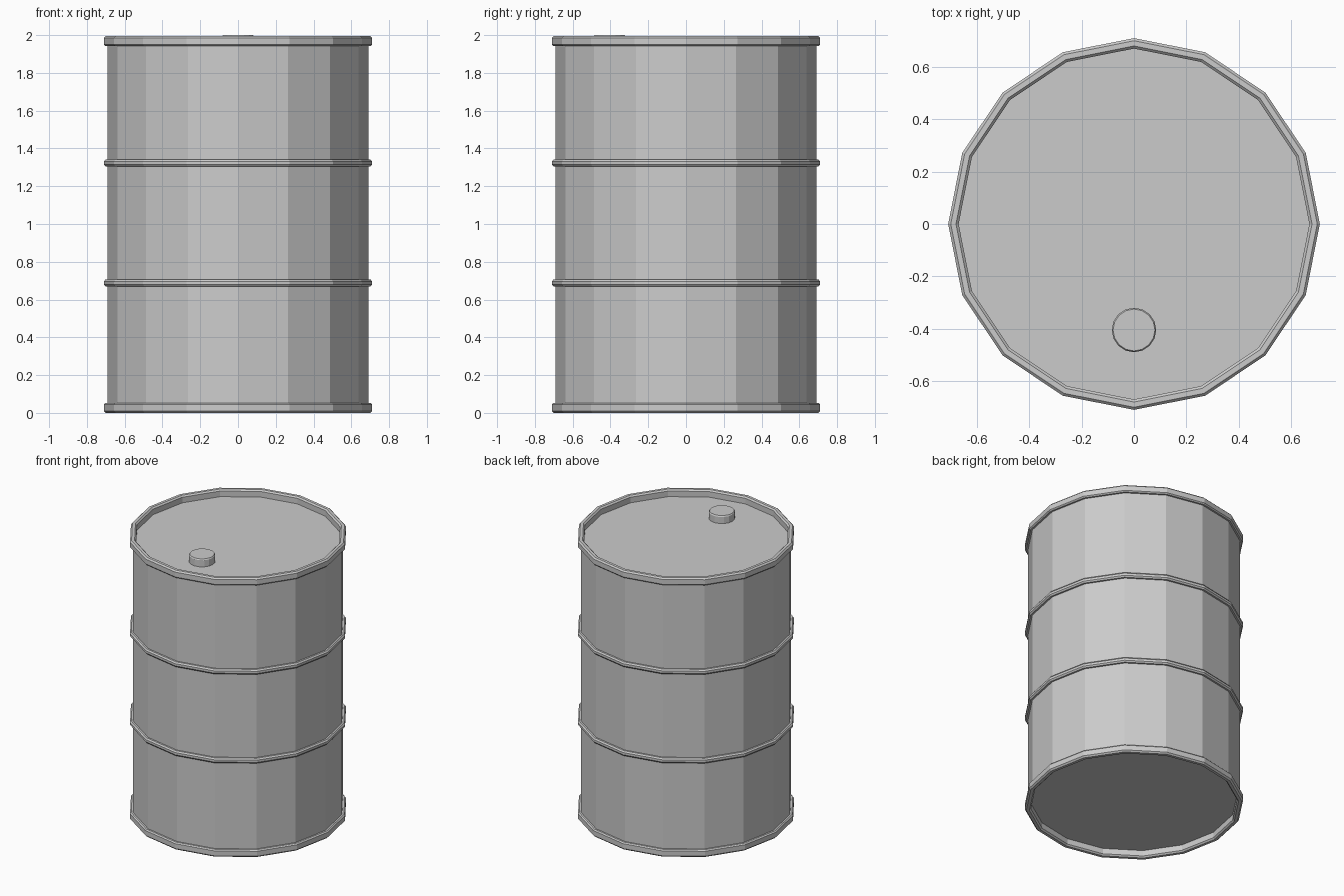
import bpy, bmesh
from math import cos, sin, pi

if "Cube" in bpy.data.objects:
    bpy.data.objects.remove(bpy.data.objects["Cube"])


def lathe(name, profile, sides, center=(0, 0), closed=False):
    """Spin an (r, z) profile round a vertical axis; open ends are capped."""
    bm = bmesh.new()
    rings = [[bm.verts.new((center[0] + r * cos(2 * pi * i / sides),
                            center[1] + r * sin(2 * pi * i / sides), z))
              for i in range(sides)] for r, z in profile]
    pairs = list(zip(rings, rings[1:]))
    if closed:
        pairs.append((rings[-1], rings[0]))
    else:
        bm.faces.new(rings[0])
        bm.faces.new(rings[-1])
    for a, b in pairs:
        for i in range(sides):
            j = (i + 1) % sides
            bm.faces.new((a[i], a[j], b[j], b[i]))
    bmesh.ops.recalc_face_normals(bm, faces=bm.faces)
    mesh = bpy.data.meshes.new(name)
    bm.to_mesh(mesh)
    bm.free()
    obj = bpy.data.objects.new(name, mesh)
    bpy.context.collection.objects.link(obj)
    return obj


def hoop(z0, z1, c=0.01):
    """Bevelled bulge standing out of the drum wall between two heights."""
    return [(0.69, z0), (0.702, z0), (0.71, z0 + c),
            (0.71, z1 - c), (0.702, z1), (0.69, z1)]


# Drum: recessed base, bottom rim, two ribs, top rim, recessed lid
bottom_rim = [(0.67, 0.05), (0.67, 0.01), (0.68, 0.0), (0.70, 0.0),
              (0.71, 0.01), (0.71, 0.045), (0.702, 0.053), (0.69, 0.053)]
top_rim = [(r, 1.995 - z) for r, z in reversed(bottom_rim)]
lathe("drum", bottom_rim + hoop(0.67, 0.706) + hoop(1.305, 1.341) + top_rim, 16)

# Filler cap on the lid
lathe("filler_cap", [(0.085, 1.94), (0.085, 1.992), (0.08, 2.0)], 16, (0, -0.405))
